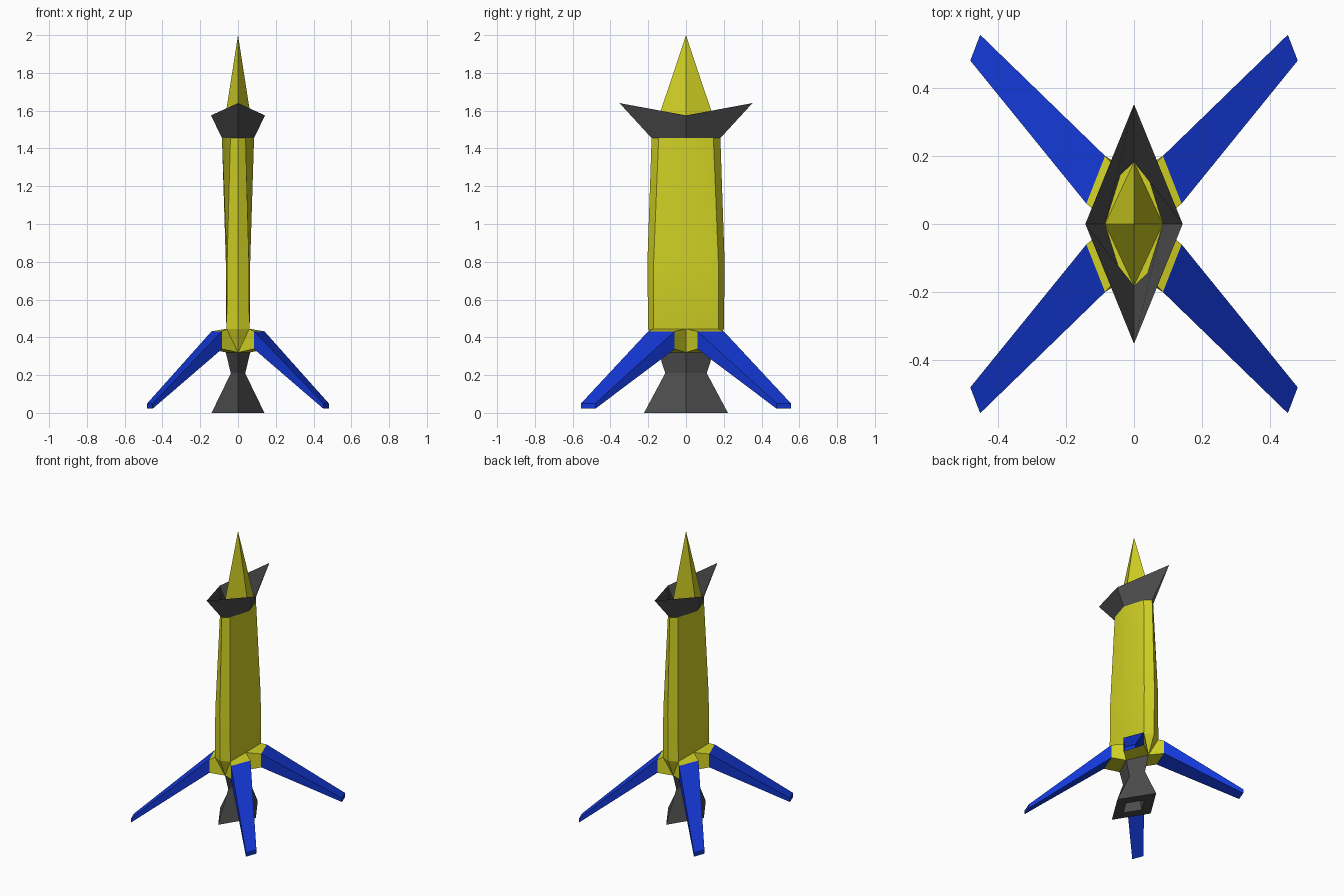
import bpy, bmesh
from math import radians

if "Cube" in bpy.data.objects:
    bpy.data.objects.remove(bpy.data.objects["Cube"])


def material(name, rgb):
    m = bpy.data.materials.new(name)
    m.diffuse_color = (*rgb, 1)
    m.use_nodes = True
    m.node_tree.nodes["Principled BSDF"].inputs["Base Color"].default_value = m.diffuse_color
    return m


YELLOW = material("yellow", (0.637, 0.637, 0.018))
BLUE = material("blue", (0.0065, 0.04, 0.68))
DARK = material("dark_grey", (0.074, 0.074, 0.074))


def finish(name, bm, mat):
    """Clean a bmesh and turn it into a named, coloured object."""
    bmesh.ops.remove_doubles(bm, verts=bm.verts, dist=1e-5)
    bmesh.ops.recalc_face_normals(bm, faces=bm.faces)
    me = bpy.data.meshes.new(name)
    bm.to_mesh(me)
    bm.free()
    ob = bpy.data.objects.new(name, me)
    bpy.context.collection.objects.link(ob)
    me.materials.append(mat)
    return ob


def loft(name, rings, mat, cap_start=False, cap_end=False):
    """Skin a list of closed rings with equal point counts."""
    bm = bmesh.new()
    vs = [[bm.verts.new(p) for p in r] for r in rings]
    n = len(vs[0])
    for a, b in zip(vs, vs[1:]):
        for i in range(n):
            j = (i + 1) % n
            bm.faces.new((a[i], a[j], b[j], b[i]))
    if cap_start:
        bm.faces.new(vs[0][::-1])
    if cap_end:
        bm.faces.new(vs[-1])
    return finish(name, bm, mat)


def octagon(x, y, mx, my, z, zy=None):
    """Eight points: side tips at x, end tips at y, corners at (mx, my)."""
    zy = z if zy is None else zy
    zm = (z + zy) / 2
    return [(x, 0, z), (mx, my, zm), (0, y, zy), (-mx, my, zm),
            (-x, 0, z), (-mx, -my, zm), (0, -y, zy), (mx, -my, zm)]


def diamond(x, y, z):
    return [(x, 0, z), (0, y, z), (-x, 0, z), (0, -y, z)]


# Hull, tapering into a diamond under the leg hub
top = octagon(0.085, 0.182, 0.04, 0.145, 1.455)
hull = loft("hull", [top,
                     octagon(0.064, 0.205, 0.058, 0.172, 0.78),
                     octagon(0.062, 0.2, 0.06, 0.172, 0.445),
                     octagon(0.065, 0.145, 0, 0.145, 0.32)], YELLOW, True, True)
bpy.context.view_layer.objects.active = hull
hull.select_set(True)
bpy.ops.object.shade_smooth_by_angle(angle=radians(20))

# Pointed nose: four faces, each spanning two sides of the hull top
bm = bmesh.new()
base = [bm.verts.new(p) for p in top]
apex = bm.verts.new((0, 0, 2))
for i in range(0, 8, 2):
    bm.faces.new((base[i], base[i + 1], base[(i + 2) % 8], apex))
finish("nose", bm, YELLOW)

# Flared collar: four faces from the hull top to a raised diamond rim
bm = bmesh.new()
base = [bm.verts.new(p) for p in top]
rim = [bm.verts.new(p) for p in octagon(0.143, 0.352, 0, 0, 1.575, 1.64)[::2]]
for i in range(4):
    k, j = 2 * i, (i + 1) % 4
    bm.faces.new((base[k], base[k + 1], base[(k + 2) % 8], rim[j], rim[i]))
finish("collar", bm, DARK)

# Diamond nozzle with a recessed mouth
loft("nozzle", [diamond(0.065, 0.145, 0.32), diamond(0.038, 0.11, 0.21),
                diamond(0.14, 0.222, 0), diamond(0.065, 0.105, 0),
                diamond(0.03, 0.085, 0.17)], DARK, True, True)

# Four hub sockets with their splayed legs
inner = [(0.06, 0.172, 0.445), (0.062, 0, 0.445), (0.065, 0, 0.32), (0, 0.145, 0.32)]
root = [(0.085, 0.2, 0.432), (0.14, 0.06, 0.432), (0.14, 0.06, 0.338), (0.085, 0.2, 0.338)]
foot = [(0.452, 0.556, 0.05), (0.481, 0.48, 0.05), (0.481, 0.48, 0.022), (0.452, 0.556, 0.022)]
for sx, side in ((1, "right"), (-1, "left")):
    for sy, end in ((1, "back"), (-1, "front")):
        def flip(ring):
            return [(x * sx, y * sy, z) for x, y, z in ring]
        loft(f"{end}_{side}_socket", [flip(inner), flip(root)], YELLOW, False, True)
        loft(f"{end}_{side}_leg", [flip(root), flip(foot)], BLUE, False, True)
